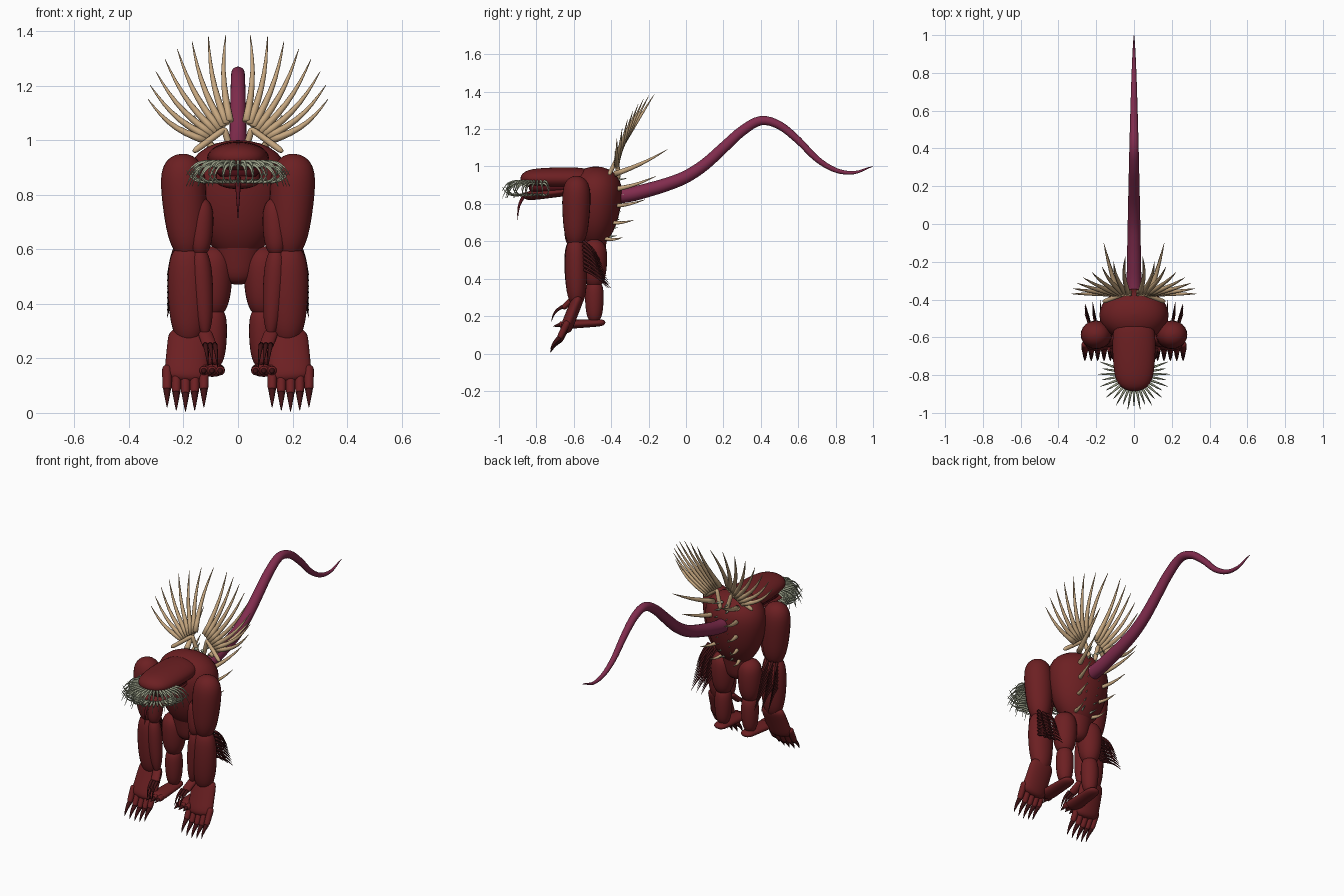
import bpy, bmesh, math
from mathutils import Vector

cube = bpy.data.objects.get("Cube")
if cube:
    bpy.data.objects.remove(cube, do_unlink=True)


def material(name, red, green, blue):
    mat = bpy.data.materials.new(name)
    mat.use_nodes = True
    mat.diffuse_color = (red, green, blue, 1)
    shader = mat.node_tree.nodes["Principled BSDF"]
    shader.inputs["Base Color"].default_value = mat.diffuse_color
    return mat


skin = material("dark_red_skin", .15, .014, .016)
plum = material("plum_tail", .22, .025, .075)
bone = material("tan_bone", .56, .38, .21)
enamel = material("grey_green_tooth", .37, .4, .28)
horn = material("dark_claw", .05, .006, .007)
flesh = material("mouth_flesh", .09, .006, .01)


def mix(start, end, t):
    return start + (end - start) * t


def steps(count):
    """Evenly spaced fractions from zero to one."""
    return [index / (count - 1) for index in range(count)]


def limb(start, end, start_radius, end_radius, flat=1, bulge=0, blunt=8):
    """Rounded, tapered segment reaching a little past both joints."""
    start, end = Vector(start), Vector(end)
    along = (end - start).normalized() / 2
    start, end = start - along * start_radius, end + along * end_radius
    rings = []
    for step in steps(20):
        t = (1 - math.cos(math.pi * step)) / 2
        cap = math.sqrt(max(0, 1 - abs(2 * t - 1) ** blunt))
        width = (mix(start_radius, end_radius, t) + bulge * math.sin(math.pi * t)) * cap
        rings.append((start.lerp(end, t), width, width * flat))
    return rings


def spike(base, tip, radius, bend=(0, 0, 0)):
    """Curved cone bowed sideways by the bend vector."""
    base, tip, bend = Vector(base), Vector(tip), Vector(bend)
    rings = []
    for t in steps(8):
        width = radius * (1 - t) ** .7
        rings.append((base.lerp(tip, t) + bend * math.sin(math.pi * t), width, width))
    return rings


def tube(bm, rings, sides):
    """Skin a list of (centre, width, depth) rings."""
    centres = [ring[0] for ring in rings]
    heading = (centres[-1] - centres[0]).normalized()
    reference = Vector((0, 1, 0)) if abs(heading.x) > .9 else Vector((1, 0, 0))
    loops = []
    for index, (centre, width, depth) in enumerate(rings):
        before, after = centres[max(index - 1, 0)], centres[min(index + 1, len(rings) - 1)]
        tangent = (after - before).normalized()
        across = (reference - tangent * reference.dot(tangent)).normalized() * max(width, .001)
        outward = tangent.cross(across.normalized()) * max(depth, .001)
        angles = [math.tau * side / sides for side in range(sides)]
        loops.append([bm.verts.new(centre + across * math.cos(a) + outward * math.sin(a))
                      for a in angles])
    for lower, upper in zip(loops, loops[1:]):
        for side in range(sides):
            bm.faces.new((lower[side - 1], lower[side], upper[side], upper[side - 1]))
    bm.faces.new(loops[0])
    bm.faces.new(loops[-1])


def part(name, mat, *tubes, sides=24):
    bm = bmesh.new()
    for rings in tubes:
        tube(bm, rings, sides)
    bmesh.ops.recalc_face_normals(bm, faces=bm.faces)
    mesh = bpy.data.meshes.new(name)
    bm.to_mesh(mesh)
    bm.free()
    mesh.materials.append(mat)
    mesh.shade_smooth()
    bpy.context.collection.objects.link(bpy.data.objects.new(name, mesh))


def pair(name, mat, *tubes, sides=24):
    """Build a part on the left and its mirror on the right."""
    part("left_" + name, mat, *tubes, sides=sides)
    flipped = [[(Vector((-centre.x, centre.y, centre.z)), width, depth)
                for centre, width, depth in rings] for rings in tubes]
    part("right_" + name, mat, *flipped, sides=sides)


# Torso
part("chest", skin, limb((0, -.48, .91), (0, -.49, .6), .18, .09, flat=.76, bulge=.04, blunt=4), sides=32)
part("pelvis", skin, limb((0, -.49, .7), (0, -.49, .5), .12, .06, flat=.76), sides=32)

# Head, jaws and tongue
part("upper_head", skin, limb((0, -.54, .935), (0, -.84, .935), .105, .09, flat=.53, bulge=.015, blunt=6), sides=32)
part("lower_jaw", skin, limb((0, -.55, .88), (0, -.83, .845), .08, .08, flat=.33), sides=32)
part("mouth_lining", flesh, limb((0, -.6, .89), (0, -.8, .89), .08, .08, flat=.5))
part("tongue", flesh, spike((0, -.85, .86), (0, -.9, .715), .012, bend=(0, -.015, .01)), sides=10)

# Fringe of long curved teeth round both jaws
for row, root, end, bow in (("upper", .92, .87, .02), ("middle", .91, .83, .025), ("lower", .85, .89, -.02)):
    teeth = []
    for index, t in enumerate(steps(23)):
        angle = math.radians(mix(-110, 110, t))
        outward = Vector((math.sin(angle), -math.cos(angle), 0))
        jaw = Vector((0, -.795, 0)) + outward * .08
        reach = .11 - .02 * (index % 2)
        lift = Vector((0, 0, 1))
        teeth.append(spike(jaw + lift * root, jaw + outward * reach + lift * end, .0075,
                           bend=outward * .015 + lift * bow))
    part(row + "_teeth", enamel, *teeth, sides=6)

# Large outer arms
shoulder, elbow = Vector((.205, -.585, .91)), Vector((.185, -.59, .59))
wrist, knuckles = Vector((.18, -.585, .275)), Vector((.19, -.635, .15))
pair("upper_arm", skin, limb(shoulder, elbow, .08, .055, flat=.92, bulge=.012, blunt=5))
pair("forearm", skin, limb(elbow, wrist, .062, .052, flat=.8, bulge=.017, blunt=6))
pair("hand", skin, limb(wrist, knuckles, .076, .08, flat=.42))
fingers, claws = [], []
for t in steps(5):
    spread = Vector((mix(-.065, .07, t), 0, .06 * (t - .5) ** 2))
    root = knuckles + spread
    fingertip = root + Vector((0, -.04, -.08))
    fingers.append(limb(root, fingertip, .019, .016))
    claws.append(spike(fingertip, fingertip + Vector((0, -.05, -.065)), .014, bend=(0, -.004, .004)))
pair("fingers", skin, *fingers, sides=12)
pair("finger_claws", horn, *claws, sides=8)

# Dark bristles behind the forearms
bristles = []
for down in steps(8):
    for across in steps(3):
        root = Vector((mix(.17, .23, across), -.55, mix(.6, .45, down)))
        reach = Vector((mix(.01, .03, across), mix(.09, .15, down) - .02 * across, -.1))
        bristles.append(spike(root, root + reach, .009, bend=(0, .005, .01)))
pair("forearm_bristles", horn, *bristles, sides=6)

# Slim inner arms with small clawed hands
shoulder, elbow = Vector((.13, -.6, .77)), Vector((.14, -.61, .59))
wrist, palm = Vector((.12, -.61, .29)), Vector((.105, -.65, .25))
pair("inner_upper_arm", skin, limb(shoulder, elbow, .034, .034, bulge=.01, blunt=5))
pair("inner_forearm", skin, limb(elbow, wrist, .036, .022, bulge=.01, blunt=5))
pair("inner_hand", skin, limb(wrist, palm, .026, .026, flat=.6))
claws = []
for t in steps(3):
    root = palm + Vector((mix(-.02, .015, t), -.01, 0))
    claws.append(spike(root, root + Vector((-.01, -.06, -.08)), .01, bend=(0, -.01, .01)))
pair("inner_claws", horn, *claws, sides=8)

# Legs, feet and toes
hip, knee, ankle = [Vector((.09, -.49, height)) for height in (.58, .37, .18)]
heel, ball = Vector((.09, -.45, .165)), Vector((.095, -.64, .155))
pair("thigh", skin, limb(hip, knee, .062, .045, bulge=.014, blunt=5))
pair("shin", skin, limb(knee, ankle, .044, .034, bulge=.01, blunt=6))
pair("foot", skin, limb(heel, ball, .038, .05, flat=.5))
toes, claws = [], []
for t in steps(3):
    root = ball + Vector((mix(-.03, .03, t), -.01, 0))
    toe = root + Vector((0, -.02, 0))
    toes.append(limb(root, toe, .018, .016))
    claws.append(spike(toe, toe + Vector((0, -.04, -.01)), .012))
pair("toes", skin, *toes, sides=12)
pair("toe_claws", horn, *claws, sides=8)

# Tail, rising to a crest and curling at the tip
heights = [.84, .85, .875, .905, .945, 1.01, 1.1, 1.19, 1.245, 1.22, 1.14, 1.04, .98, .967, 1]
tail = []
for t in steps(57):
    place = t * (len(heights) - 1)
    index = min(int(place), len(heights) - 2)
    f = place - index
    a, b = heights[index], heights[index + 1]
    slope_a = (b - heights[max(index - 1, 0)]) / 2
    slope_b = (heights[min(index + 2, len(heights) - 1)] - a) / 2
    ease = f * f * (3 - 2 * f)
    z = mix(a, b, ease) + f * (1 - f) * (slope_a * (1 - f) - slope_b * f)
    radius = .041 * (1 - t) ** .6
    tail.append((Vector((0, mix(-.4, 1, t), z)), radius, radius))
part("tail", plum, tail, sides=20)

# Fan of quills above the back, carried by short struts
quills = []
for t in steps(8):
    angle = t * math.pi / 2
    base = Vector((mix(.03, .12, t), -.37, mix(1.07, 1, t)))
    tip = Vector((.045 + .285 * math.sin(angle), mix(-.17, -.37, t), 1.15 + .235 * math.cos(angle)))
    quills.append(spike(base, tip, .015, bend=(.015, 0, -.02 * t)))
pair("fan_quills", bone, *quills, sides=10)
fan_root = Vector((.05, -.37, 1.04))
pair("fan_struts", bone, limb((.16, -.41, .96), fan_root, .012, .012),
     limb((.02, -.36, .94), fan_root, .012, .012), sides=10)

# Paired spines and vertebra nubs running down the back
spines, nubs = [], []
for t in steps(5):
    base = Vector((mix(.08, .05, t), mix(-.38, -.45, t), mix(.96, .62, t)))
    tip = Vector((mix(.16, .08, t), mix(-.1, -.34, t), base.z + .13 * (1 - t) ** 2))
    spines.append(spike(base, tip, mix(.016, .013, t), bend=(.005, 0, -.01)))
for t in steps(9):
    base = Vector((.02, mix(-.38, -.44, t), mix(.97, .62, t)))
    nubs.append(spike(base, base + Vector((.02, .07, .01)), .009))
pair("back_spines", bone, *spines, sides=10)
pair("vertebra_nubs", enamel, *nubs, sides=8)
